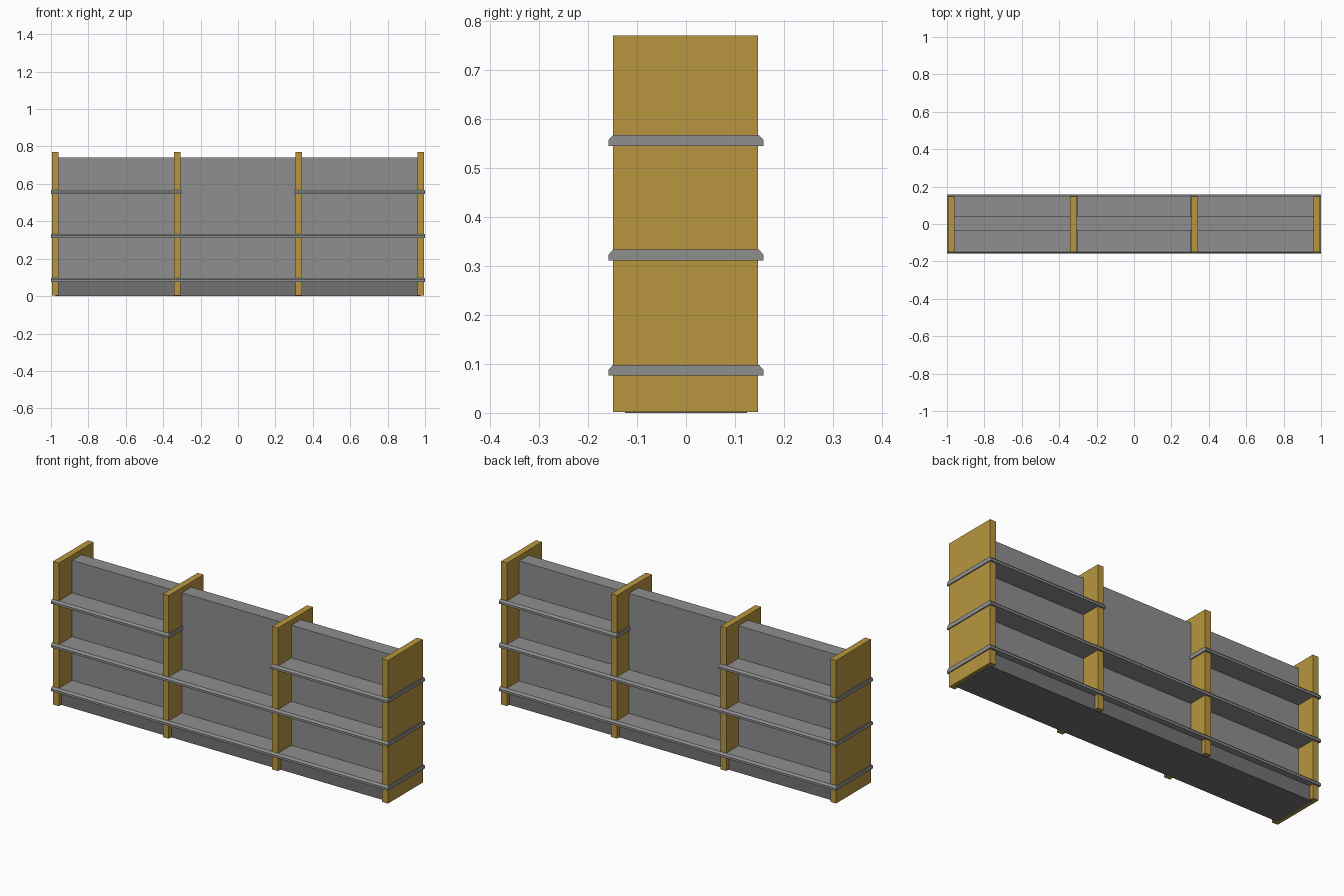
import bpy

if "Cube" in bpy.data.objects:
    bpy.data.objects.remove(bpy.data.objects["Cube"])


def material(name, rgb):
    m = bpy.data.materials.new(name)
    m.diffuse_color = (*rgb, 1)
    m.use_nodes = True
    m.node_tree.nodes["Principled BSDF"].inputs["Base Color"].default_value = m.diffuse_color
    return m


wood = material("wood", (0.48, 0.305, 0.05))
dark_grey = material("dark_grey", (0.17, 0.17, 0.17))
grey = material("grey", (0.275, 0.275, 0.275))


def extrude_x(name, profile, x0, x1, mat):
    """Closed solid from a (y, z) profile swept along x."""
    n = len(profile)
    verts = [(x, y, z) for x in (x0, x1) for y, z in profile]
    faces = [tuple(reversed(range(n))), tuple(range(n, 2 * n))]
    faces += [(i, (i + 1) % n, n + (i + 1) % n, n + i) for i in range(n)]
    mesh = bpy.data.meshes.new(name)
    mesh.from_pydata(verts, [], faces)
    mesh.materials.append(mat)
    obj = bpy.data.objects.new(name, mesh)
    bpy.context.collection.objects.link(obj)
    return obj


def rect(y0, y1, z0, z1):
    return [(y0, z0), (y1, z0), (y1, z1), (y0, z1)]


def shelf(name, x0, x1, z):
    # board with bevelled upper front and back edges
    extrude_x(name, [(-0.158, z), (0.158, z), (0.158, z + 0.012),
                     (0.149, z + 0.022), (-0.149, z + 0.022),
                     (-0.158, z + 0.012)], x0, x1, grey)


# upright wooden dividers
for i, x in enumerate((-0.977, -0.325, 0.325, 0.977)):
    extrude_x(f"upright_{i + 1}", rect(-0.149, 0.147, 0.002, 0.77),
              x - 0.0175, x + 0.0175, wood)

# plinth and central back panel
extrude_x("plinth", rect(-0.125, 0.125, 0, 0.078), -0.975, 0.975, dark_grey)
extrude_x("centre_panel", rect(-0.036, 0.044, 0.078, 0.742), -0.975, 0.975, grey)

# full-length shelves, then the two short upper shelves
shelf("lower_shelf", -1, 1, 0.076)
shelf("middle_shelf", -1, 1, 0.311)
shelf("upper_shelf_left", -1, -0.302, 0.545)
shelf("upper_shelf_right", 0.302, 1, 0.545)
